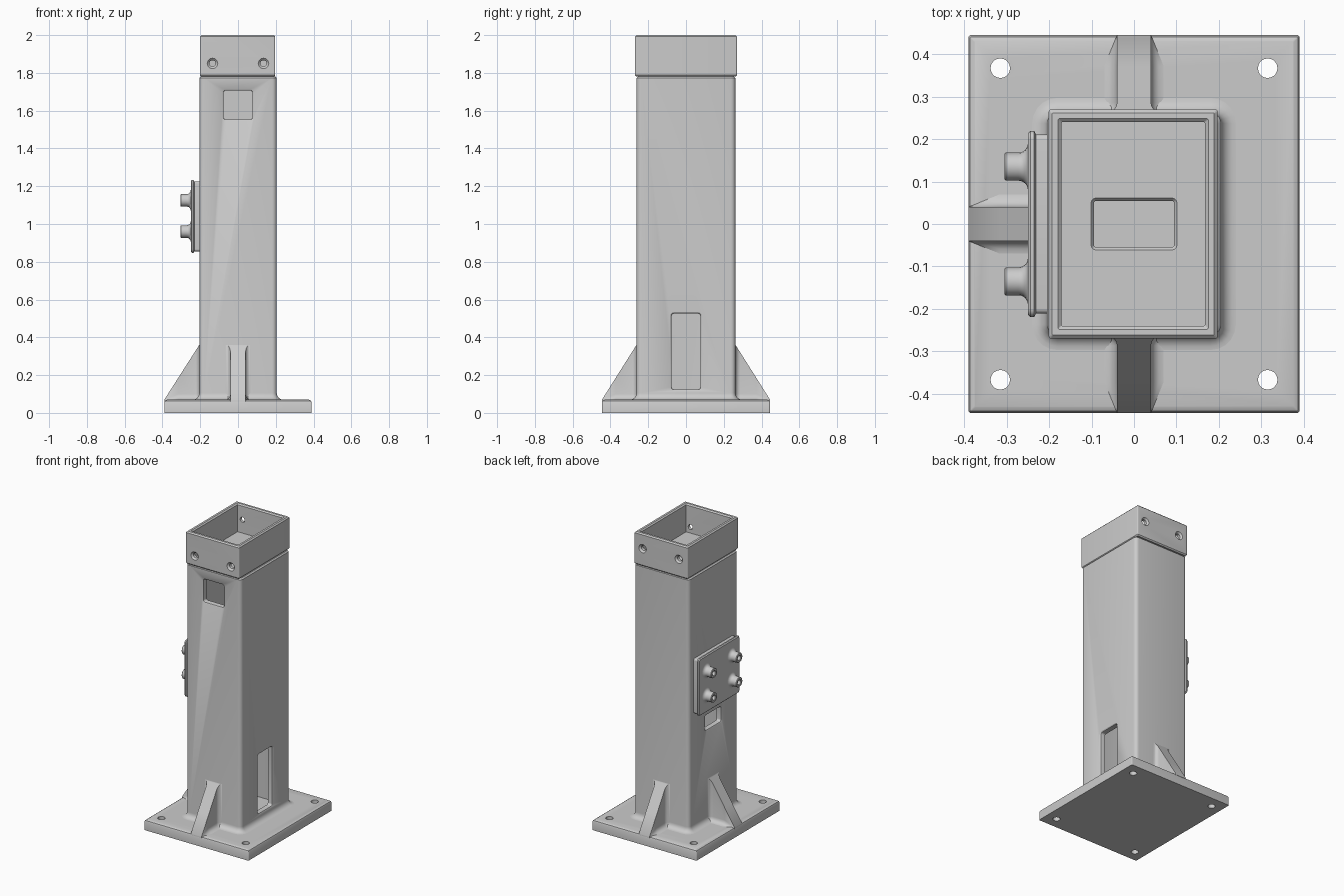
import bpy, bmesh, math
from mathutils import Matrix

cube = bpy.data.objects.get("Cube")
if cube:
    bpy.data.objects.remove(cube, do_unlink=True)

grey = bpy.data.materials.new("plain grey")
grey.use_nodes = True
COLOUR = (0.6, 0.6, 0.6, 1)
grey.diffuse_color = COLOUR
grey.node_tree.nodes["Principled BSDF"].inputs["Base Color"].default_value = COLOUR


def finish(name, bm, matrix):
    bmesh.ops.remove_doubles(bm, verts=bm.verts, dist=1e-5)
    bmesh.ops.recalc_face_normals(bm, faces=bm.faces)
    bm.transform(matrix)
    mesh = bpy.data.meshes.new(name)
    bm.to_mesh(mesh)
    bm.free()
    mesh.materials.append(grey)
    obj = bpy.data.objects.new(name, mesh)
    bpy.context.collection.objects.link(obj)
    return obj


def skin(name, sections, matrix=Matrix()):
    """Join equal-length closed sections and cap both ends."""
    bm = bmesh.new()
    rings = [[bm.verts.new(p) for p in s] for s in sections]
    n = len(rings[0])
    for a, b in zip(rings, rings[1:]):
        for i in range(n):
            j = (i + 1) % n
            bm.faces.new((a[i], a[j], b[j], b[i]))
    bm.faces.new(rings[0][::-1])
    bm.faces.new(rings[-1])
    return finish(name, bm, matrix)


def loft(name, hx, hy, r, rings, matrix=Matrix(), steps=5):
    """Rounded rectangle swept through (outward offset, height) rings."""
    sections = []
    for off, z in rings:
        rad = max(r + off, 0.003)
        cx, cy = hx + off - rad, hy + off - rad
        pts = []
        for q, (sx, sy) in enumerate(((1, 1), (-1, 1), (-1, -1), (1, -1))):
            for k in range(steps + 1):
                a = (q + k / steps) * math.pi / 2
                pts.append((sx * cx + rad * math.cos(a), sy * cy + rad * math.sin(a), z))
        sections.append(pts)
    return skin(name, sections, matrix)


def fillet(r, z=0, steps=6):
    """Concave quarter round as (offset, height) pairs."""
    angles = [i / steps * math.pi / 2 for i in range(steps + 1)]
    return [(r * (1 - math.sin(a)), z + r * (1 - math.cos(a))) for a in angles]


def side(degrees, dist=0, z=0, u=0):
    """Frame on an upright face: local z points outward, local y up."""
    return (Matrix.Rotation(math.radians(degrees), 4, 'Z')
            @ Matrix.Translation((u, -dist, z))
            @ Matrix.Rotation(math.pi / 2, 4, 'X'))


def activate(obj):
    bpy.ops.object.select_all(action='DESELECT')
    obj.select_set(True)
    bpy.context.view_layer.objects.active = obj


def cut(obj, cutter):
    mod = obj.modifiers.new("cut", 'BOOLEAN')
    mod.operation, mod.solver, mod.object = 'DIFFERENCE', 'EXACT', cutter
    activate(obj)
    bpy.ops.object.modifier_apply(modifier=mod.name)
    bpy.data.objects.remove(cutter, do_unlink=True)


def smooth(obj):
    activate(obj)
    bpy.ops.object.shade_smooth_by_angle(angle=math.radians(35))


FRONT, RIGHT_HAND, BACK, LEFT_HAND = 0, 90, 180, -90
WX, WY, BASE_TOP = 0.205, 0.262, 0.07
parts = []

# Base plate with four bolt holes
base = loft("base_plate", 0.39, 0.445, 0.006,
            [(0, 0), (0, 0.055), (-0.004, 0.064), (-0.014, BASE_TOP)])
for sx in (-1, 1):
    for sy in (-1, 1):
        place = Matrix.Translation((sx * 0.315, sy * 0.367, 0))
        cut(base, loft("bolt_hole", 0.023, 0.023, 0.023, [(0, -0.1), (0, 0.2)], place))
parts.append(base)

# Hollow column, flared into the base
column = loft("column", WX, WY, 0.025,
              [(0.035, 0.06)] + fillet(0.035, BASE_TOP) + [(0, 1.772), (-0.008, 1.78)])
cut(column, loft("hollow", WX - 0.035, WY - 0.035, 0.01, [(0, BASE_TOP), (0, 1.9)]))

# Softened window openings: face, wall distance, height, half width, half height
for face, dist, z, hw, hh in ((FRONT, WY, 1.63, 0.076, 0.076),
                              (RIGHT_HAND, WX, 0.325, 0.076, 0.2),
                              (LEFT_HAND, WX, 0.74, 0.085, 0.05)):
    cut(column, loft("window", hw, hh, 0.012,
                     [(0.009, 0.01), (0.008, 0), (0.002, -0.004), (0, -0.01), (0, -0.08)],
                     side(face, dist, z)))
parts.append(column)

# Open cap with a recessed floor
cap = loft("cap", 0.199, 0.27, 0.006,
           [(-0.006, 1.78), (0, 1.788), (0, 1.992), (-0.008, 2.0), (-0.022, 2.0),
            (-0.03, 1.992), (-0.03, 1.81)], Matrix.Translation((-0.002, 0, 0)))
cut(cap, loft("floor_slot", 0.094, 0.054, 0.004,
              [(0, 1.7), (0, 1.802), (0.007, 1.81), (0.007, 1.83)]))
for face, z in ((FRONT, 1.85), (BACK, 1.9)):
    for u in (-0.135, 0.135):
        cut(cap, loft("screw_hole", 0.017, 0.017, 0.017,
                      [(0.011, 0.01), (0.011, 0), (0, -0.011), (0, -0.06)],
                      side(face, 0.27, z, u)))
parts.append(cap)


# Sloping gussets with fillets against wall and base
def gusset(name, face, dist, length):
    flare = [(d, f) for f, d in fillet(0.025)]
    stations = [(-0.02, 0.025)] + flare + [(length * 0.6, 0), (length, 0)]
    sections = []
    for d, extra in stations:
        top = 0.36 - (0.36 - BASE_TOP) * max(d, 0) / length
        half = 0.04 + extra
        edge = [(half + f, min(z, top)) for f, z in fillet(0.03, BASE_TOP, 4)]
        edge = [(half + 0.03, 0.06)] + edge + [(half, top)]
        # taper the foot fillet away where the slope meets the base
        edge = [(half + (w - half) * min(1, (top - BASE_TOP) / 0.03), z) for w, z in edge]
        outline = edge + [(-w, z) for w, z in reversed(edge)]
        sections.append([(w, z, d) for w, z in outline])
    return skin(name, sections, side(face, dist))


parts.append(gusset("front_gusset", FRONT, WY, 0.183))
parts.append(gusset("back_gusset", BACK, WY, 0.183))
parts.append(gusset("side_gusset", LEFT_HAND, WX, 0.185))

# Side mounting plate with a small raised lip
parts.append(loft("mounting_plate", 0.211, 0.185, 0.012,
                  [(0, -0.01), (0, 0.026), (0.008, 0.03), (0.008, 0.039), (0.002, 0.045)],
                  side(LEFT_HAND, WX, 1.04)))

# Four flared sockets on the plate
for u in (-0.135, 0.135):
    for z in (0.96, 1.125):
        parts.append(loft("socket", 0.033, 0.033, 0.033,
                          [(0.022, -0.01)] + fillet(0.022)
                          + [(0, 0.052), (-0.003, 0.055), (-0.014, 0.055),
                             (-0.017, 0.052), (-0.017, 0.02)],
                          side(LEFT_HAND, WX + 0.045, z, u)))

for part in parts:
    smooth(part)
